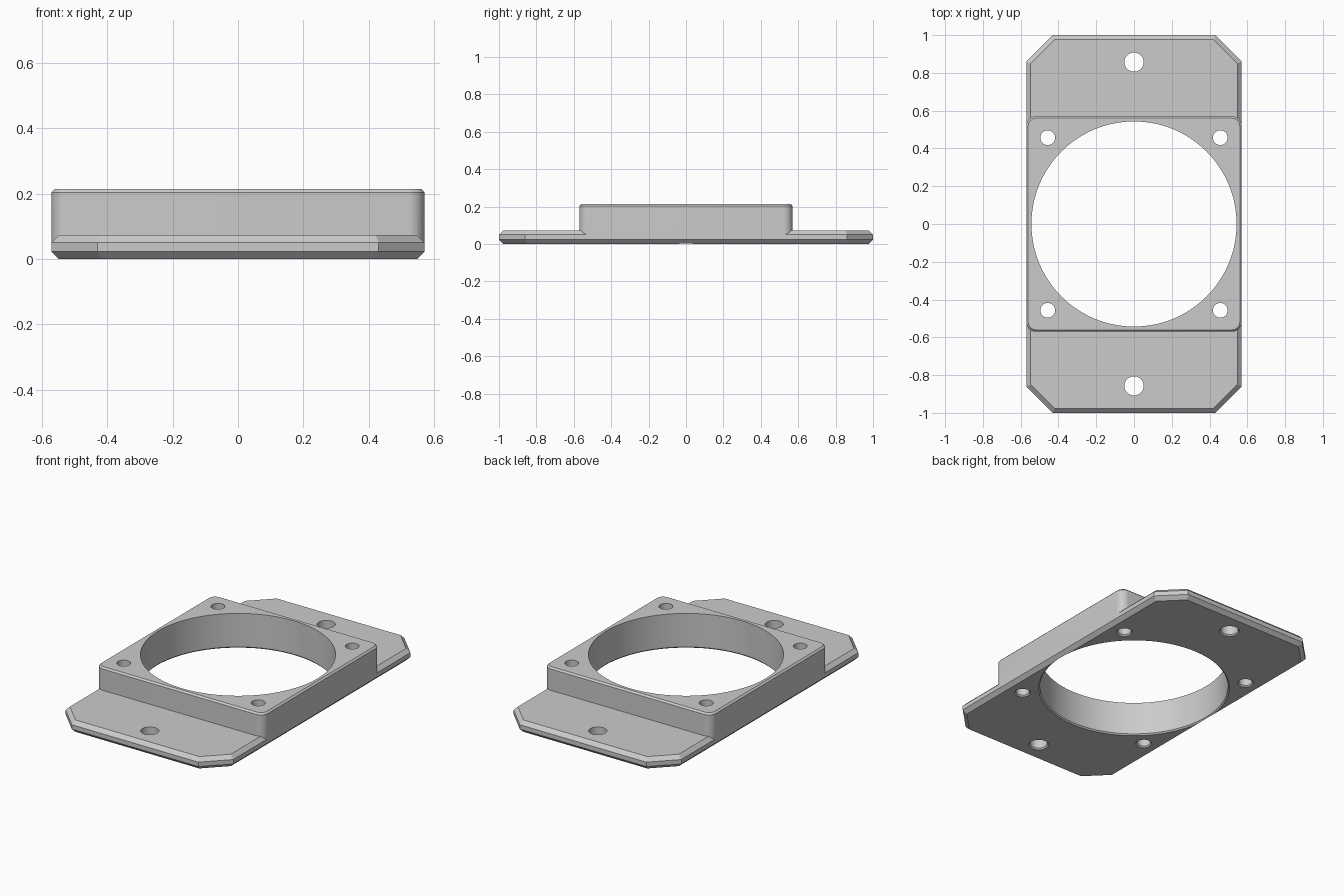
import bpy, bmesh
from math import sin, cos, pi, sqrt, radians

cube = bpy.data.objects.get("Cube")
if cube:
    bpy.data.objects.remove(cube, do_unlink=True)

HALF_W, HALF_L = 0.57, 1.0
PLATE_TOP, FRAME_TOP = 0.073, 0.214

grey = bpy.data.materials.new("plain grey")
grey.use_nodes = True
grey.diffuse_color = (0.6, 0.6, 0.6, 1)
grey.node_tree.nodes["Principled BSDF"].inputs["Base Color"].default_value = (0.6, 0.6, 0.6, 1)


def loft(name, layers):
    """Closed solid from a stack of (z, outline) layers."""
    bm = bmesh.new()
    rings = [[bm.verts.new((x, y, z)) for x, y in outline] for z, outline in layers]
    n = len(rings[0])
    for low, high in zip(rings, rings[1:]):
        for i in range(n):
            j = (i + 1) % n
            bm.faces.new((low[i], low[j], high[j], high[i]))
    bm.faces.new(rings[0][::-1])
    bm.faces.new(rings[-1])
    bmesh.ops.recalc_face_normals(bm, faces=bm.faces)
    mesh = bpy.data.meshes.new(name)
    bm.to_mesh(mesh)
    bm.free()
    mesh.materials.append(grey)
    obj = bpy.data.objects.new(name, mesh)
    bpy.context.collection.objects.link(obj)
    return obj


def octagon(inset):
    a, b = HALF_W - inset, HALF_L - inset
    c = 0.14 - inset * (2 - sqrt(2))
    return [(a, c - b), (a, b - c), (a - c, b), (c - a, b),
            (-a, b - c), (-a, c - b), (c - a, -b), (a - c, -b)]


def rounded_square(inset, radius=0.05, steps=8):
    r, k = radius - inset, HALF_W - radius
    corners = [(k, k), (-k, k), (-k, -k), (k, -k)]
    return [(cx + r * cos((q + s / steps) * pi / 2), cy + r * sin((q + s / steps) * pi / 2))
            for q, (cx, cy) in enumerate(corners) for s in range(steps + 1)]


def circle(x, y, r, n):
    return [(x + r * cos(2 * pi * i / n), y + r * sin(2 * pi * i / n)) for i in range(n)]


def combine(target, other, operation):
    mod = target.modifiers.new("combine", 'BOOLEAN')
    mod.operation, mod.solver, mod.object = operation, 'EXACT', other
    bpy.context.view_layer.objects.active = target
    bpy.ops.object.modifier_apply(modifier=mod.name)
    bpy.data.objects.remove(other, do_unlink=True)


def drill(target, x, y, r, n, bevel):
    """Through hole with a small chamfer on its underside."""
    low = -0.01
    combine(target, loft("drill", [(low, circle(x, y, r + bevel - low, n)),
                                   (bevel, circle(x, y, r, n)),
                                   (0.3, circle(x, y, r, n))]), 'DIFFERENCE')


# Flange plate with chamfered edges and clipped corners
mount = loft("fan_mount", [(0, octagon(0.023)), (0.023, octagon(0)),
                           (0.05, octagon(0)), (PLATE_TOP, octagon(0.023))])

# Raised square frame with rounded corners and a chamfered top
frame = loft("raised_frame", [(0.035, rounded_square(0)), (FRAME_TOP - 0.01, rounded_square(0)),
                              (FRAME_TOP, rounded_square(0.01))])
combine(mount, frame, 'UNION')

# Central bore, four frame screw holes, two flange holes
drill(mount, 0, 0, 0.543, 128, 0.008)
for sx in (-1, 1):
    for sy in (-1, 1):
        drill(mount, sx * 0.457, sy * 0.457, 0.039, 32, 0.008)
for sy in (-1, 1):
    drill(mount, 0, sy * 0.857, 0.051, 32, 0.008)

# Smooth round walls, crisp edges
bpy.ops.object.select_all(action='DESELECT')
mount.select_set(True)
bpy.context.view_layer.objects.active = mount
bpy.ops.object.shade_smooth_by_angle(angle=radians(25))
